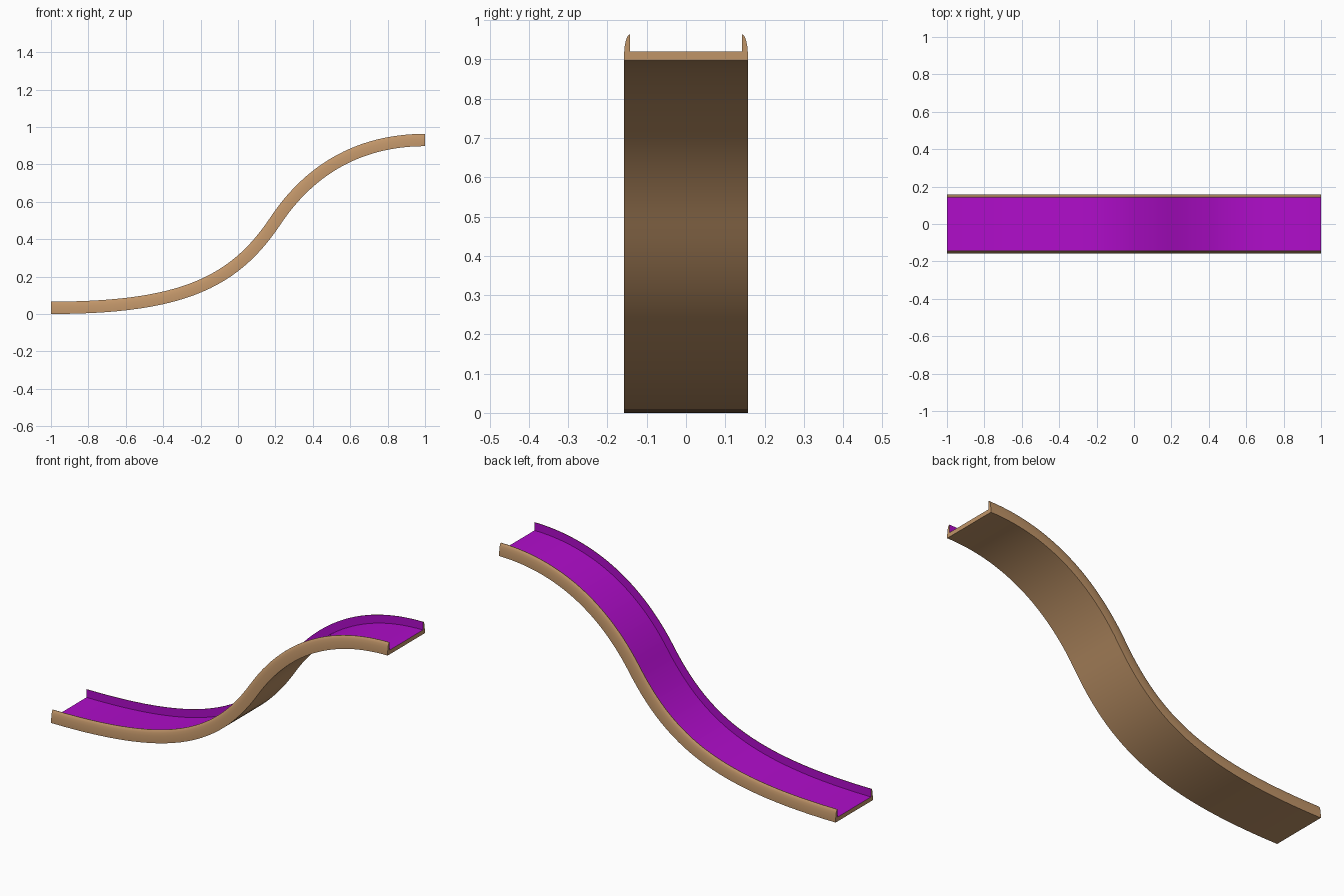
import bpy, bmesh, math
from mathutils import Vector
from mathutils.geometry import interpolate_bezier

cube = bpy.data.objects.get("Cube")
if cube:
    bpy.data.objects.remove(cube, do_unlink=True)


def make_material(name, rgb):
    mat = bpy.data.materials.new(name)
    mat.use_nodes = True
    color = (*rgb, 1.0)
    mat.diffuse_color = color
    mat.node_tree.nodes["Principled BSDF"].inputs["Base Color"].default_value = color
    return mat


tan = make_material("tan_shell", (0.53, 0.30, 0.14))
purple = make_material("purple_slide_surface", (0.43, 0.004, 0.59))

# S-shaped centre line in the x-z plane, as two curve spans
STEPS = 28
start, middle, end = Vector((-1, 0, 0.035)), Vector((0.2, 0, 0.5)), Vector((1, 0, 0.932))
lower = interpolate_bezier(start, Vector((-0.3, 0, 0.035)), Vector((-0.02, 0, 0.17)), middle, STEPS)
upper = interpolate_bezier(middle, Vector((0.405, 0, 0.808)), Vector((0.69, 0, 0.932)), end, STEPS)
path = lower + upper[1:]

# Half of the channel section: (y, offset along the path normal)
half = [(0.158, -0.034), (0.158, -0.019), (0.156, 0.003), (0.153, 0.018),
        (0.149, 0.028), (0.145, 0.032), (0.142, 0.032), (0.142, -0.011)]
section = half + [(-y, n) for y, n in reversed(half)]
count = len(section)
inner = range(len(half) - 2, len(half) + 1)  # inner walls and floor

# Sweep the section along the path
bm = bmesh.new()
rings = []
for i, p in enumerate(path):
    if i in (0, len(path) - 1):
        tangent = Vector((1, 0, 0))
    else:
        tangent = (path[i + 1] - path[i - 1]).normalized()
    normal = Vector((-tangent.z, 0, tangent.x))
    rings.append([bm.verts.new(p + normal * n + Vector((0, y, 0))) for y, n in section])

for a, b in zip(rings, rings[1:]):
    for k in range(count):
        m = (k + 1) % count
        face = bm.faces.new((a[k], a[m], b[m], b[k]))
        face.material_index = 1 if k in inner else 0

# Flat end caps
bm.faces.new(rings[0])
bm.faces.new(list(reversed(rings[-1])))
bmesh.ops.recalc_face_normals(bm, faces=bm.faces)
lowest = min(v.co.z for v in bm.verts)
bmesh.ops.translate(bm, verts=bm.verts, vec=(0, 0, -lowest))

mesh = bpy.data.meshes.new("slide_chute")
bm.to_mesh(mesh)
bm.free()
mesh.materials.append(tan)
mesh.materials.append(purple)
chute = bpy.data.objects.new("slide_chute", mesh)
bpy.context.collection.objects.link(chute)

bpy.ops.object.select_all(action="DESELECT")
chute.select_set(True)
bpy.context.view_layer.objects.active = chute
bpy.ops.object.shade_smooth_by_angle(angle=math.radians(35))
